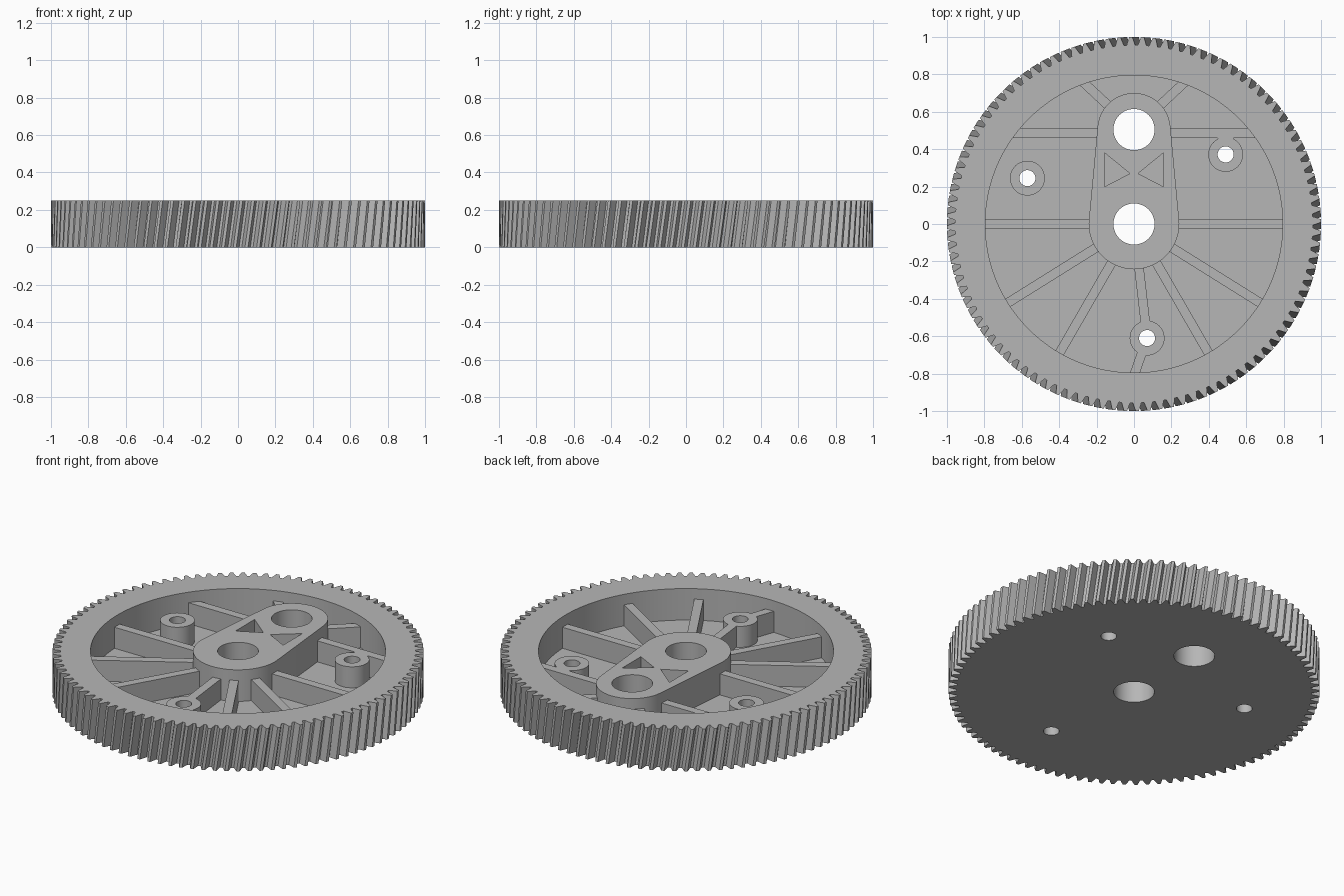
import bpy, bmesh
from math import sin, cos, tau, radians, atan2, acos, pi
from mathutils import Vector

cube = bpy.data.objects.get("Cube")
if cube:
    bpy.data.objects.remove(cube, do_unlink=True)

HEIGHT, FLOOR, RIB_TOP = 0.25, 0.0625, 0.1875
RECESS_R, RIB_W = 0.795, 0.05
TEETH, TWIST = 100, 0.035
BORE_R, POST_R, PIN_R = 0.11, 0.093, 0.043
UPPER = Vector((0, 0.505))

grey = bpy.data.materials.new("grey plastic")
grey.use_nodes = True
colour = (0.47, 0.47, 0.47, 1)
grey.diffuse_color = colour
grey.node_tree.nodes["Principled BSDF"].inputs["Base Color"].default_value = colour


def prism(name, outline, z0, z1, twist=0.0, levels=1):
    """Extrude a counter-clockwise outline upwards, with optional helical twist."""
    bm = bmesh.new()
    rings = []
    for k in range(levels + 1):
        t = k / levels
        c, s = cos(twist * (t - 0.5)), sin(twist * (t - 0.5))
        rings.append([bm.verts.new((x * c - y * s, x * s + y * c, z0 + (z1 - z0) * t))
                      for x, y in outline])
    n = len(outline)
    for low, high in zip(rings, rings[1:]):
        for i in range(n):
            j = (i + 1) % n
            bm.faces.new((low[i], low[j], high[j], high[i]))
    bm.faces.new(rings[0][::-1])
    bm.faces.new(rings[-1])
    bmesh.ops.recalc_face_normals(bm, faces=bm.faces)
    mesh = bpy.data.meshes.new(name)
    bm.to_mesh(mesh)
    bm.free()
    mesh.materials.append(grey)
    obj = bpy.data.objects.new(name, mesh)
    bpy.context.collection.objects.link(obj)
    return obj


def arc(centre, r, a0=0.0, a1=tau, steps=64):
    count = steps if a1 - a0 >= tau else steps + 1
    return [(centre[0] + r * cos(a0 + (a1 - a0) * i / steps),
             centre[1] + r * sin(a0 + (a1 - a0) * i / steps)) for i in range(count)]


def activate(obj):
    bpy.ops.object.select_all(action='DESELECT')
    obj.select_set(True)
    bpy.context.view_layer.objects.active = obj


def cut(obj, outline, z0=-0.1, z1=0.4):
    cutter = prism("cutter", outline, z0, z1)
    cutter.hide_render = True
    mod = obj.modifiers.new("cut", 'BOOLEAN')
    mod.operation, mod.solver, mod.object = 'DIFFERENCE', 'EXACT', cutter
    activate(obj)
    bpy.ops.object.modifier_apply(modifier=mod.name)
    bpy.data.objects.remove(cutter, do_unlink=True)


def smooth(obj):
    activate(obj)
    bpy.ops.object.shade_smooth_by_angle(angle=radians(20))


def rib(name, start, end):
    a, b = Vector(start), Vector(end)
    d = (b - a).normalized()
    side = Vector((-d.y, d.x)) * RIB_W / 2
    return prism(name, [a - side, b - side, b + side, a + side], FLOOR, RIB_TOP)


def polar(r, degrees):
    return Vector((r * cos(radians(degrees)), r * sin(radians(degrees))))


# Helical toothed body: each tooth is root, pitch, tip, tip, pitch, root
tooth = [(-0.38, 0.956), (-0.25, 0.979), (-0.13, 1.0),
         (0.13, 1.0), (0.25, 0.979), (0.38, 0.956)]
profile = [(r * cos((i + f) * tau / TEETH), r * sin((i + f) * tau / TEETH))
           for i in range(TEETH) for f, r in tooth]
body = prism("gear_body", profile, 0, HEIGHT, TWIST, levels=2)
posts = {"left": (0.49, 0.372), "right": (-0.57, 0.245), "front": (0.07, -0.61)}
cut(body, arc((0, 0), RECESS_R, steps=128), z0=FLOOR)
for centre in ((0, 0), UPPER):
    cut(body, arc(centre, BORE_R))
for centre in posts.values():
    cut(body, arc(centre, PIN_R, steps=32))
smooth(body)

# Tapered hub with two bores and two triangular pockets
big, small = 0.242, 0.195
tilt = pi / 2 - acos((big - small) / UPPER.y)
hub = prism("hub", arc(UPPER, small, tilt, pi - tilt, 32)
            + arc((0, 0), big, pi - tilt, tau + tilt, 40), FLOOR, HEIGHT)
for centre in ((0, 0), UPPER):
    cut(hub, arc(centre, BORE_R))
for s in (-1, 1):
    triangle = [(s * 0.157, 0.2), (s * 0.157, 0.38), (s * 0.022, 0.27)]
    cut(hub, triangle if s < 0 else triangle[::-1])
smooth(hub)

# Hollow posts
for label, centre in posts.items():
    post = prism(label + "_post", arc(centre, POST_R, steps=48), FLOOR, RIB_TOP)
    cut(post, arc(centre, PIN_R, steps=32))
    smooth(post)

# Mirrored stiffening ribs
OUT = RECESS_R + 0.02
for label, s in (("left", 1), ("right", -1)):
    def flip(p):
        return (s * p[0], p[1])
    for part, a, b in (
            ("side_rib", (0.18, 0), (OUT, 0)),
            ("cross_rib", (0.15, 0.485), (0.65, 0.485)),
            ("back_rib", UPPER + polar(0.15, 43), UPPER + polar(0.39, 43)),
            ("wide_spoke", polar(0.18, -32), polar(OUT, -32)),
            ("narrow_spoke", polar(0.18, -60), polar(OUT, -60))):
        rib(label + "_" + part, flip(a), flip(b))

# Ribs tied to the posts
front = Vector(posts["front"])
wall = Vector((0, -0.81))
rib("front_post_inner_rib", front.normalized() * 0.18, front - front.normalized() * 0.07)
rib("front_post_outer_rib", front + (wall - front).normalized() * 0.07, wall)
px, py = posts["left"]
prism("left_post_neck", [(px - 0.035, py + 0.06), (px + 0.035, py + 0.06),
                         (px + 0.045, 0.465), (px - 0.045, 0.465)], FLOOR, RIB_TOP)
